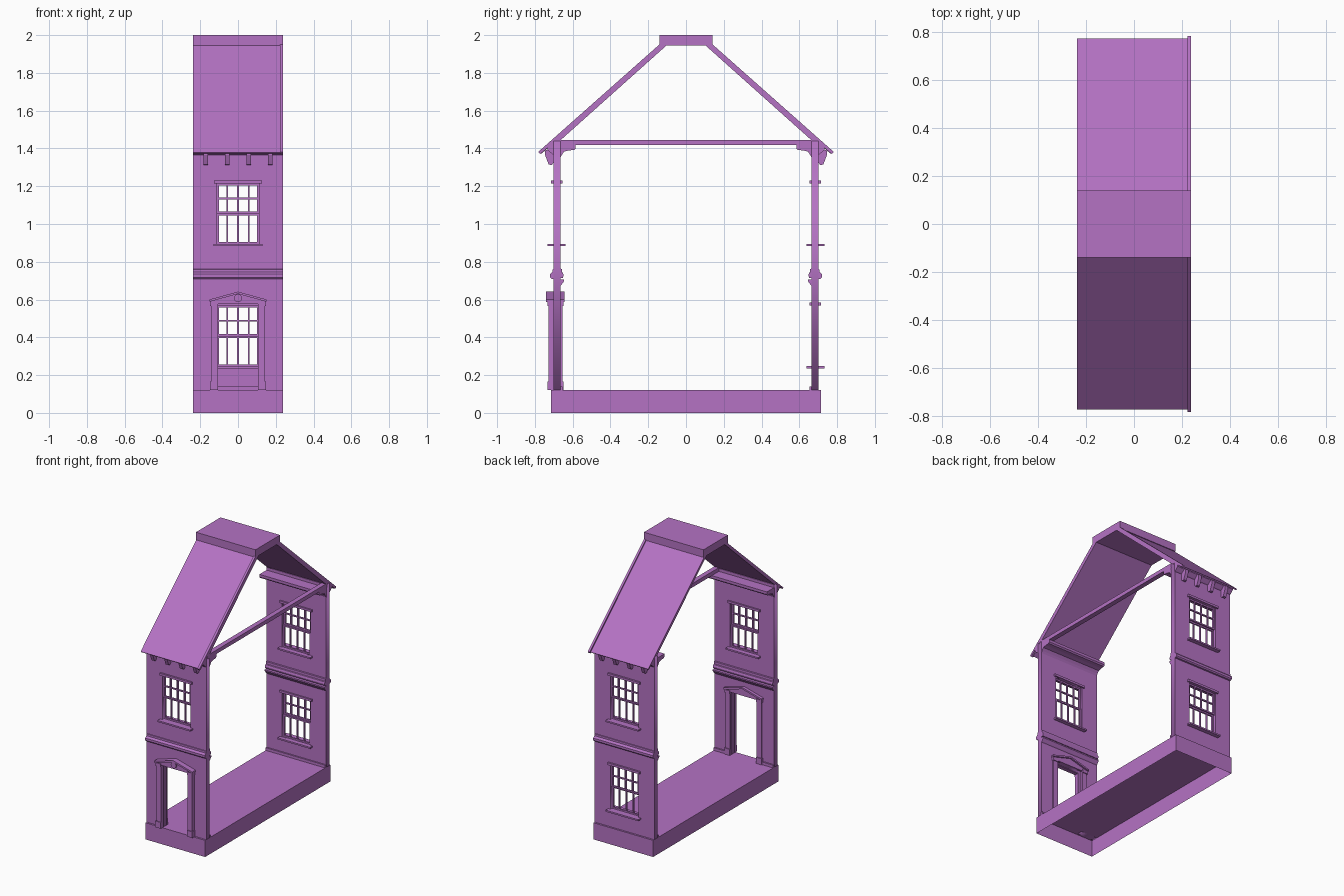
import bpy, bmesh, math
from mathutils import Matrix, Vector

cube = bpy.data.objects.get("Cube")
if cube:
    bpy.data.objects.remove(cube, do_unlink=True)

PURPLE = (0.46, 0.17, 0.55, 1)
mat = bpy.data.materials.new("purple")
mat.use_nodes = True
mat.diffuse_color = PURPLE
mat.node_tree.nodes["Principled BSDF"].inputs["Base Color"].default_value = PURPLE

HALF = 0.238            # half width of the house slice
INNER, OUTER = 0.665, 0.702   # wall distances from the middle
FLOOR = 0.12
OPEN = 0.112            # half width of the windows
SIDES = {"front": -1, "back": 1}


def link(name, mesh):
    mesh.materials.clear()
    mesh.materials.append(mat)
    obj = bpy.data.objects.new(name, mesh)
    bpy.context.collection.objects.link(obj)
    return obj


def finish(name, bm):
    bmesh.ops.recalc_face_normals(bm, faces=bm.faces)
    mesh = bpy.data.meshes.new(name)
    bm.to_mesh(mesh)
    bm.free()
    return link(name, mesh)


def add_box(bm, x, y, z):
    size = [abs(r[1] - r[0]) for r in (x, y, z)]
    mid = Vector([(r[0] + r[1]) / 2 for r in (x, y, z)])
    bmesh.ops.create_cube(bm, size=1, matrix=Matrix.Translation(mid) @ Matrix.Diagonal((*size, 1)))


def boxes(name, parts):
    bm = bmesh.new()
    for p in parts:
        add_box(bm, *p)
    return finish(name, bm)


def prism(name, points, step):
    """Extrude a polygon of 3D points by a vector."""
    bm = bmesh.new()
    face = bm.faces.new([bm.verts.new(p) for p in points])
    ext = bmesh.ops.extrude_face_region(bm, geom=[face])["geom"]
    bmesh.ops.translate(bm, vec=step, verts=[v for v in ext if isinstance(v, bmesh.types.BMVert)])
    return finish(name, bm)


def moulding(name, s, profile, x0=-HALF, x1=HALF):
    """Run a (distance, height) profile along x on one side of the house."""
    return prism(name, [(x0, s * d, z) for d, z in profile], (x1 - x0, 0, 0))


def rect(x, z0, z1):
    return [(-x, z0), (x, z0), (x, z1), (-x, z1)]


def wall(name, s, outline, holes):
    """Flat panel with openings, from a filled and extruded curve."""
    curve = bpy.data.curves.new(name, "CURVE")
    curve.dimensions = "2D"
    curve.fill_mode = "BOTH"
    curve.extrude = (OUTER - INNER) / 2
    for loop in [outline] + holes:
        spline = curve.splines.new("POLY")
        spline.points.add(len(loop) - 1)
        for p, (x, z) in zip(spline.points, loop):
            p.co = (x, z, 0, 1)
        spline.use_cyclic_u = True
    temp = bpy.data.objects.new(name + "_outline", curve)
    bpy.context.collection.objects.link(temp)
    graph = bpy.context.evaluated_depsgraph_get()
    mesh = bpy.data.meshes.new_from_object(temp.evaluated_get(graph))
    bpy.data.objects.remove(temp, do_unlink=True)
    mesh.transform(Matrix.Translation((0, s * (INNER + OUTER) / 2, 0)) @ Matrix.Rotation(math.pi / 2, 4, "X"))
    return link(name, mesh)


def window(name, s, z0, z1):
    """Sash window: two sashes, glazing bars, sill and head."""
    mid = (z0 + z1) / 2
    parts = []
    for lo, hi, d in ((z0, mid, 0.672), (mid, z1, 0.682)):
        y = (s * d, s * (d + 0.012))
        for x in (-OPEN, OPEN - 0.012):
            parts.append(((x, x + 0.012), y, (lo, hi)))
        for x in (-0.056, 0, 0.056):
            parts.append(((x - 0.004, x + 0.004), y, (lo, hi)))
        for z in (lo, hi - 0.01):
            parts.append(((-OPEN, OPEN), y, (z, z + 0.01)))
    z = (mid + z1) / 2
    parts.append(((-OPEN, OPEN), y, (z - 0.004, z + 0.004)))
    boxes(name + "_sashes", parts)
    boxes(name + "_sill", [((-0.13, 0.13), (s * 0.637, s * 0.732), (z0 - 0.011, z0))])
    boxes(name + "_head", [((-0.128, 0.128), (s * 0.655, s * 0.715), (z1, z1 + 0.016))])


# Plinth: thin shell, open underneath
bm = bmesh.new()
add_box(bm, (-HALF, HALF), (-0.715, 0.715), (0, FLOOR))
bmesh.ops.delete(bm, geom=[f for f in bm.faces if f.calc_center_median().z < 0.01], context="FACES")
finish("plinth", bm)

# Walls with openings
TOP = 1.44
DOOR, DOOR_TOP = 0.105, 0.58
upper, lower = (0.895, 1.215), (0.247, 0.568)
door_outline = [(-HALF, FLOOR), (-DOOR, FLOOR), (-DOOR, DOOR_TOP), (DOOR, DOOR_TOP),
                (DOOR, FLOOR), (HALF, FLOOR), (HALF, TOP), (-HALF, TOP)]
wall("front_wall", -1, door_outline, [rect(OPEN, *upper)])
wall("back_wall", 1, rect(HALF, FLOOR, TOP), [rect(OPEN, *upper), rect(OPEN, *lower)])
window("front_upper_window", -1, *upper)
window("back_upper_window", 1, *upper)
window("back_lower_window", 1, *lower)

# Doorway: pilasters with blocks, lintel and pediments on both faces
for face, near, far in (("outer", 0.70, 0.728), ("inner", 0.668, 0.655)):
    out = math.copysign(0.006, far - near)
    parts = []
    for m in (-1, 1):
        a, b = m * 0.105, m * 0.143
        parts += [((a, b), (-near, -far), (FLOOR, 0.585)),
                  ((a, b + m * 0.005), (-near, -far - out), (FLOOR, 0.165)),
                  ((a, b + m * 0.005), (-near, -far - out), (0.565, 0.587))]
    parts.append(((-0.148, 0.148), (-near, -far), (0.576, 0.592)))
    boxes(face + "_door_surround", parts)
    tri = [(-0.152, 0.59), (0.152, 0.59), (0.152, 0.6), (0, 0.642), (-0.152, 0.6)]
    prism(face + "_pediment", [(x, -near, z) for x, z in tri], (0, -(far - near), 0))
    for m in (-1, 1):
        rake = [(0, 0.642), (0, 0.63), (m * 0.152, 0.588), (m * 0.152, 0.6)]
        prism(face + "_pediment_rake", [(x, -near, z) for x, z in rake], (0, -(far - near) - 2 * out, 0))
bm = bmesh.new()
bmesh.ops.create_cone(bm, cap_ends=True, segments=20, radius1=0.021, radius2=0.021, depth=0.02,
                      matrix=Matrix.Translation((0, -0.728, 0.607)) @ Matrix.Rotation(math.pi / 2, 4, "X"))
finish("pediment_medallion", bm)

# Mouldings, brackets and roof, repeated front and back
for side, s in SIDES.items():
    moulding(side + "_string_course", s, [(0.70, 0.708), (0.712, 0.71), (0.719, 0.718), (0.719, 0.734),
                                          (0.712, 0.742), (0.706, 0.746), (0.706, 0.76), (0.70, 0.762)])
    moulding(side + "_lower_cornice", s, [(0.668, 0.67), (0.66, 0.678), (0.645, 0.698), (0.645, 0.707), (0.668, 0.707)])
    moulding(side + "_floor_edge", s, [(0.668, 0.712), (0.652, 0.715), (0.648, 0.728), (0.652, 0.742),
                                       (0.657, 0.745), (0.657, 0.762), (0.668, 0.765)])
    moulding(side + "_ceiling_cornice", s, [(0.668, 1.345), (0.658, 1.365), (0.645, 1.383), (0.62, 1.39),
                                            (0.592, 1.391), (0.584, 1.4), (0.584, 1.419), (0.668, 1.419)])
    moulding(side + "_frieze", s, [(0.70, 1.365), (0.708, 1.37), (0.732, 1.392), (0.732, 1.405), (0.70, 1.43)])
    runs = [(-HALF, -0.143), (0.143, HALF)] if s < 0 else [(-HALF, HALF)]
    boxes(side + "_skirting", [(r, (s * 0.668, s * 0.655), (FLOOR, 0.14)) for r in runs])
    for x in (-0.17, -0.057, 0.057, 0.17):
        moulding(side + "_eave_bracket", s, [(0.70, 1.395), (0.70, 1.325), (0.712, 1.312), (0.727, 1.315),
                                             (0.735, 1.335), (0.746, 1.365), (0.746, 1.39)], x - 0.012, x + 0.012)
    moulding(side + "_roof_panel", s, [(0.772, 1.379), (0.13, 1.948), (0.10, 1.948), (0.665, 1.443),
                                       (0.70, 1.43), (0.765, 1.372)], -HALF, 0.226)
    moulding(side + "_barge_board", s, [(0.782, 1.382), (0.13, 1.96), (0.10, 1.948), (0.665, 1.443),
                                        (0.70, 1.43), (0.772, 1.37)], 0.222, HALF)

# Ridge cap and ceiling beam
boxes("ridge_cap", [((-HALF, HALF), (-0.14, 0.14), (1.945, 2.0))])
boxes("ceiling_beam", [((0.203, HALF), (-0.69, 0.69), (1.418, 1.446))])
